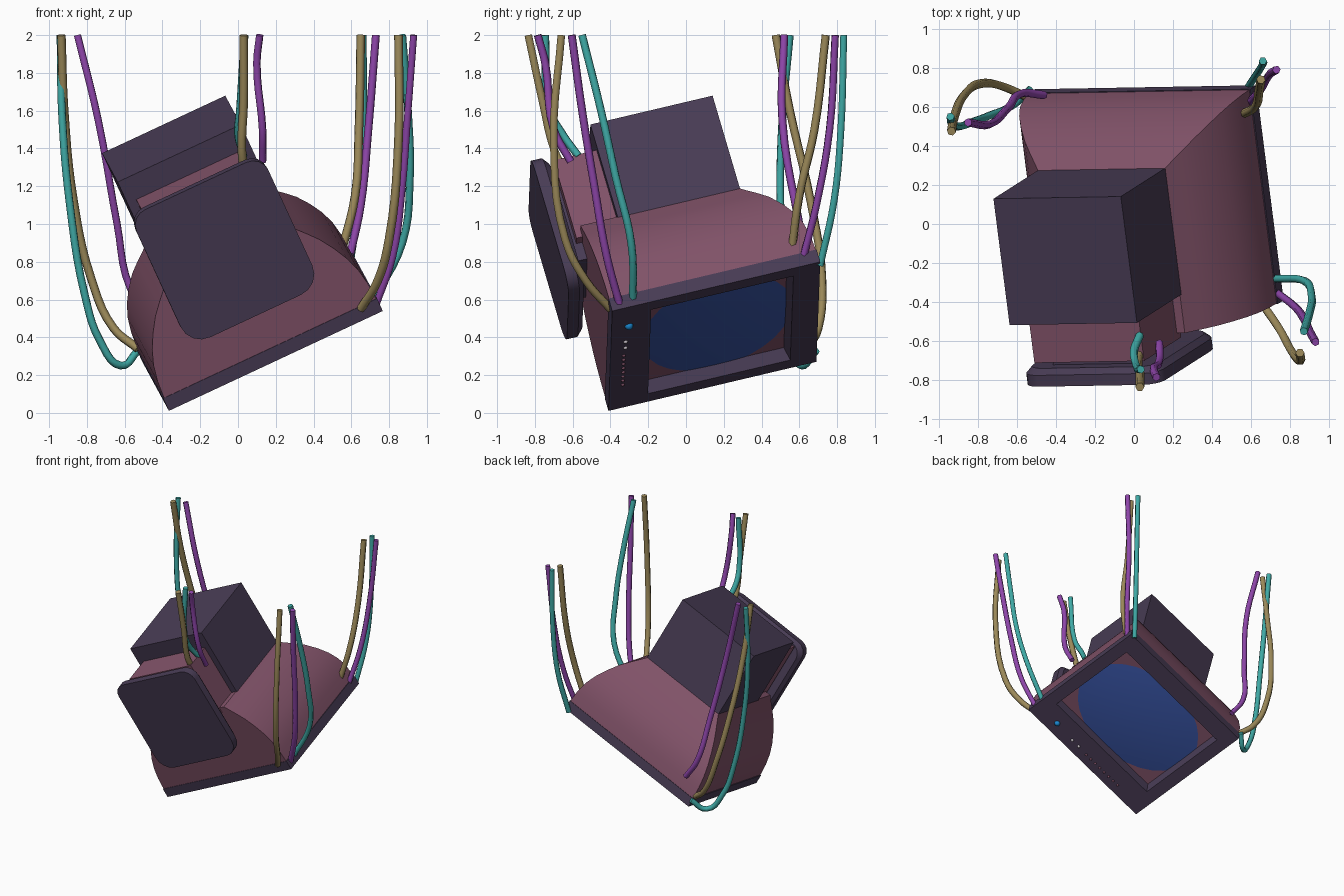
import bpy, bmesh, math
from mathutils import Vector, Matrix

if "Cube" in bpy.data.objects:
    bpy.data.objects.remove(bpy.data.objects["Cube"])

# Monitor frame: X = screen width, Y = screen height, Z = towards the back
v = Vector((0.908, 0.016, 0.424)).normalized()
u = Vector((-0.123, 0.965, 0.228))
u = (u - u.dot(v) * v).normalized()
m = v.cross(u)
TILT = Matrix.Translation((0.13, 0.15, 0.405)) @ Matrix((v, u, m)).transposed().to_4x4()

def material(name, rgb):
    mat = bpy.data.materials.new(name)
    mat.diffuse_color = (*rgb, 1)
    mat.use_nodes = True
    mat.node_tree.nodes["Principled BSDF"].inputs["Base Color"].default_value = mat.diffuse_color
    return mat

DARK = material("dark_plastic", (0.065, 0.045, 0.09))
PINK = material("pink_plastic", (0.22, 0.085, 0.14))
BLUE = material("screen_blue", (0.04, 0.09, 0.38))
AZURE = material("azure", (0.01, 0.25, 0.65))
PALE = material("pale", (0.6, 0.55, 0.6))
TEAL = material("teal", (0.05, 0.40, 0.38))
TAN = material("tan", (0.33, 0.25, 0.10))
PURPLE = material("purple", (0.27, 0.06, 0.40))

def finish(bm, name, mat, angle=30):
    bmesh.ops.recalc_face_normals(bm, faces=bm.faces)
    me = bpy.data.meshes.new(name)
    bm.to_mesh(me)
    bm.free()
    ob = bpy.data.objects.new(name, me)
    bpy.context.collection.objects.link(ob)
    ob.matrix_world = TILT
    me.materials.append(mat)
    bpy.ops.object.select_all(action='DESELECT')
    ob.select_set(True)
    bpy.context.view_layer.objects.active = ob
    bpy.ops.object.shade_smooth_by_angle(angle=math.radians(angle))
    return ob

def rect(x0, x1, y0, y1, z):
    return [(x0, y0, z), (x1, y0, z), (x1, y1, z), (x0, y1, z)]

def loft(name, rings, mat, caps=True, closed=False):
    bm = bmesh.new()
    vs = [[bm.verts.new(p) for p in r] for r in rings]
    n = len(vs[0])
    pairs = list(zip(vs, vs[1:])) + ([(vs[-1], vs[0])] if closed else [])
    for a, b in pairs:
        for i in range(n):
            j = (i + 1) % n
            bm.faces.new((a[i], a[j], b[j], b[i]))
    if caps:
        bm.faces.new(vs[0])
        bm.faces.new(vs[-1])
    return finish(bm, name, mat)

def box(name, x0, x1, y0, y1, z0, z1, mat):
    return loft(name, [rect(x0, x1, y0, y1, z0), rect(x0, x1, y0, y1, z1)], mat)

# Bezel: a frame with a sloping recess around the screen
loft("bezel", [rect(-.625, .625, -.57, .57, .075), rect(-.625, .625, -.57, .57, 0),
               rect(-.525, .525, -.355, .425, 0), rect(-.495, .495, -.33, .40, .10)],
     DARK, caps=False, closed=True)

# Bulged screen glass
bm = bmesh.new()
bmesh.ops.create_grid(bm, x_segments=12, y_segments=12, size=1)
for p in bm.verts:
    x, y = p.co.x, p.co.y
    p.co = (x * .505, .035 + y * .375, .04 + .025 * (x * x + y * y))
finish(bm, "screen", BLUE)

# Rear shell: flat underneath, curving in on the other three sides
profile = [(.07, 0), (.17, .006), (.26, .022), (.34, .05), (.42, .09),
           (.50, .14), (.56, .19), (.61, .235), (.645, .265)]
loft("rear_shell", [rect(-.62 + s, .62 - s, -.567, .567 - s, d) for d, s in profile], PINK)

# Rear box and stand neck
box("rear_box", -.36, .36, -.364, .306, .62, 1.20, DARK)
box("stand_neck", -.31, .31, -.60, -.30, .60, 1.07, PINK)
box("stand_joint", -.24, .24, -.65, -.55, .50, 1.0, DARK)

# Stand base: rounded plate, with a chamfer on the inner side
def plate_ring(y, shrink):
    hx, z0, z1 = .385 - shrink, .31 + shrink, 1.095 - shrink
    pts = []
    for cx, cz, r, start in ((hx, z1, .09, 0), (-hx, z1, .09, 90),
                             (-hx, z0, .12, 180), (hx, z0, .12, 270)):
        ox, oz = cx - math.copysign(r, cx), cz + (r if cz == z0 else -r)
        for k in range(5):
            t = math.radians(start + k * 22.5)
            pts.append((ox + r * math.cos(t), y, oz + r * math.sin(t)))
    return pts

loft("stand_base", [plate_ring(-.72, 0), plate_ring(-.66, 0), plate_ring(-.63, .025)], DARK)

# Control knobs along the lower bezel
def knob(name, x, y, r, mat):
    bm = bmesh.new()
    bmesh.ops.create_uvsphere(bm, u_segments=12, v_segments=8, radius=r)
    bmesh.ops.translate(bm, verts=bm.verts, vec=(x, y, 0))
    finish(bm, name, mat, 60)

knob("power_button", .39, -.475, .023, AZURE)
for i, x in enumerate((.20, .125)):
    knob(f"indicator_{i}", x, -.49, .012, PALE)
for i in range(8):
    knob(f"small_button_{i}", .03 - i * .052, -.497, .010, PINK)

# Hanging cables
def cable(name, pts, mat, r):
    cu = bpy.data.curves.new(name, 'CURVE')
    cu.dimensions = '3D'
    cu.bevel_depth, cu.bevel_resolution = r, 1
    cu.use_fill_caps = True
    cu.resolution_u = 5
    sp = cu.splines.new('BEZIER')
    sp.bezier_points.add(len(pts) - 1)
    for bp, p in zip(sp.bezier_points, pts):
        bp.co = p
        bp.handle_left_type = bp.handle_right_type = 'AUTO'
    cu.materials.append(mat)
    bpy.context.collection.objects.link(bpy.data.objects.new(name, cu))

T = 2.0
left = {"tan": [(-.935, .475, T), (-.92, .55, 1.6), (-.87, .66, 1.12), (-.78, .72, .72),
                (-.66, .70, .45), (-.53, .64, .34)],
        "purple": [(-.85, .52, T), (-.74, .51, 1.55), (-.64, .60, 1.0), (-.57, .67, .66), (-.46, .66, .5)],
        "teal": [(-.94, .55, T), (-.93, .51, 1.55), (-.89, .50, 1.1), (-.81, .53, .62),
                 (-.73, .56, .38), (-.62, .61, .25), (-.53, .69, .33)]}
back = {"tan": [(.65, .74, T), (.64, .68, 1.5), (.62, .60, 1.15), (.55, .56, .86)],
        "purple": [(.73, .79, T), (.69, .76, 1.5), (.65, .69, 1.1), (.59, .62, .82)],
        "teal": [(.66, .835, T), (.66, .82, 1.5), (.64, .785, 1.13), (.59, .71, .78)]}
right = {"tan": [(.85, -.66, T), (.85, -.70, 1.45), (.80, -.64, .92), (.74, -.53, .7), (.65, -.40, .55)],
         "purple": [(.93, -.605, T), (.90, -.55, 1.6), (.87, -.485, 1.2), (.82, -.42, .83), (.73, -.35, .57)],
         "teal": [(.87, -.55, T), (.90, -.45, 1.6), (.91, -.37, 1.24), (.87, -.29, .9), (.71, -.28, .59)]}
front = {"tan": [(.03, -.835, T), (.03, -.76, 1.65), (.02, -.70, 1.4), (.03, -.65, 1.29)],
         "purple": [(.115, -.785, T), (.10, -.745, 1.85), (.13, -.70, 1.5), (.13, -.61, 1.33)],
         "teal": [(.035, -.745, T), (.01, -.72, 1.6), (.0, -.65, 1.47), (.03, -.57, 1.36)]}
looks = {"tan": (TAN, .023), "purple": (PURPLE, .021), "teal": (TEAL, .021)}
for side, group in (("left", left), ("back", back), ("right", right), ("front", front)):
    for colour, pts in group.items():
        cable(f"{side}_{colour}_cable", pts, *looks[colour])
